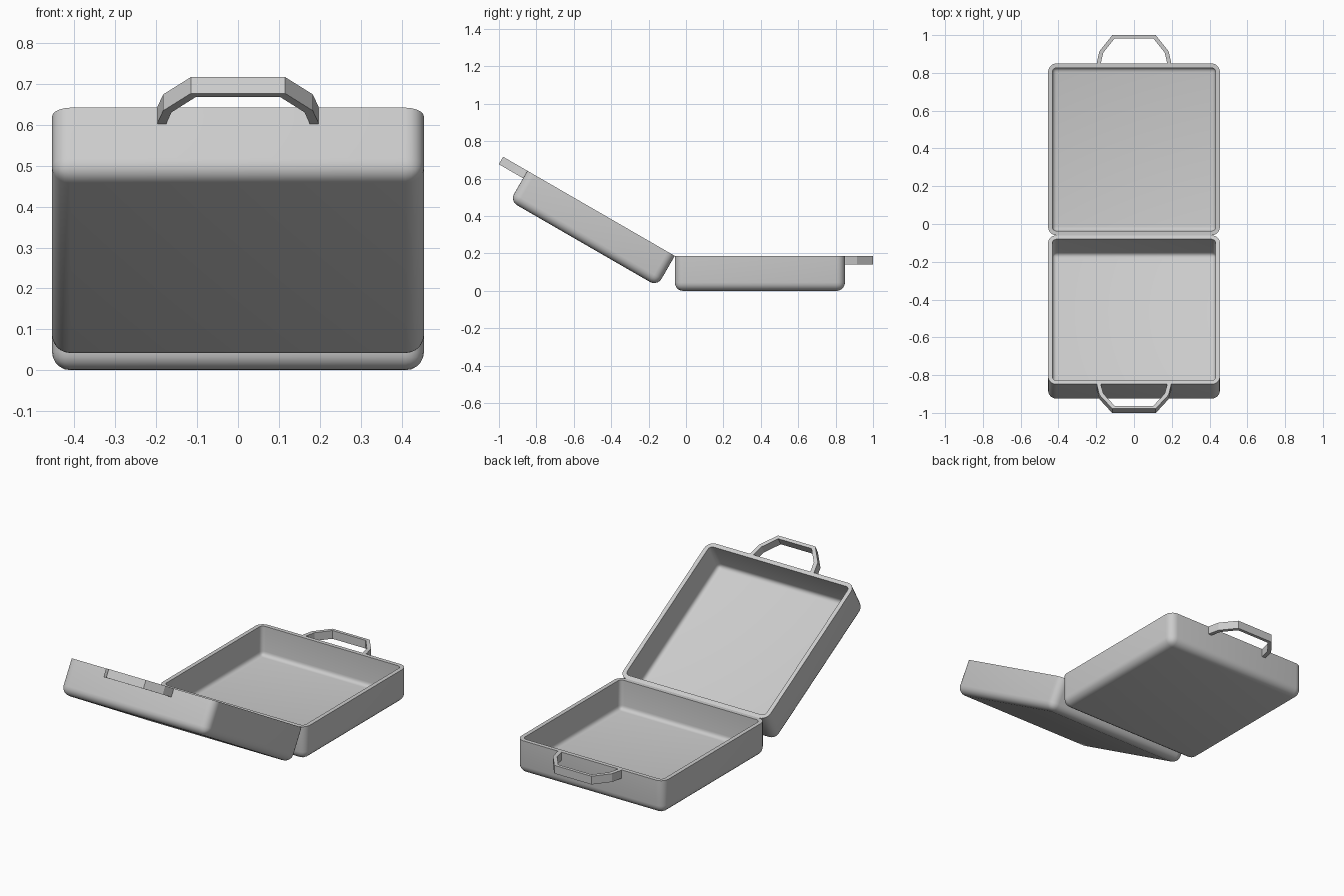
import bpy, bmesh
from math import radians
from mathutils import Matrix, Vector

if "Cube" in bpy.data.objects:
    bpy.data.objects.remove(bpy.data.objects["Cube"])

WIDTH, LENGTH, DEPTH = 0.91, 0.91, 0.187   # outer size of one shell
RADIUS, WALL = 0.045, 0.023
HINGE = Vector((0, -0.06, DEPTH))


def add_object(name, bm, matrix, smooth):
    bmesh.ops.recalc_face_normals(bm, faces=bm.faces[:]) if not smooth else None
    mesh = bpy.data.meshes.new(name)
    bm.to_mesh(mesh)
    bm.free()
    ob = bpy.data.objects.new(name, mesh)
    bpy.context.collection.objects.link(ob)
    ob.matrix_world = matrix
    if smooth:
        solid = ob.modifiers.new("wall", 'SOLIDIFY')
        solid.thickness = WALL
        solid.offset = -1
        solid.use_even_offset = True
        bpy.ops.object.select_all(action='DESELECT')
        bpy.context.view_layer.objects.active = ob
        ob.select_set(True)
        bpy.ops.object.modifier_apply(modifier=solid.name)
        bpy.ops.object.shade_smooth_by_angle(angle=radians(35))
    return ob


# open shell with rounded corners; the hinge line is the local x axis
def shell(name, matrix):
    bm = bmesh.new()
    place = Matrix.Translation((0, LENGTH / 2, -DEPTH / 2)) @ Matrix.Diagonal((WIDTH, LENGTH, DEPTH, 1))
    bmesh.ops.create_cube(bm, size=1, matrix=place)
    edges = [e for e in bm.edges if min(v.co.z for v in e.verts) < -0.01]
    bmesh.ops.bevel(bm, geom=edges, offset=RADIUS, offset_type='OFFSET',
                    segments=5, profile=0.5, affect='EDGES')
    top = [f for f in bm.faces if all(v.co.z > -1e-4 for v in f.verts)]
    bmesh.ops.delete(bm, geom=top, context='FACES')
    return add_object(name, bm, matrix, True)


# faceted strap handle: matching outer and inner outlines, extruded downwards
def handle(name, matrix):
    outer = [(0.197, 0.90), (0.197, 0.915), (0.183, 0.975), (0.115, 1.06)]
    inner = [(0.175, 0.90), (0.175, 0.915), (0.162, 0.968), (0.103, 1.042)]

    def full(half):
        return half + [(-x, y) for x, y in reversed(half)]

    bm = bmesh.new()
    rings = []
    for (ox, oy), (ix, iy) in zip(full(outer), full(inner)):
        rings.append([bm.verts.new(p) for p in
                      ((ox, oy, 0), (ox, oy, -0.046), (ix, iy, -0.046), (ix, iy, 0))])
    for a, b in zip(rings, rings[1:]):
        for i in range(4):
            j = (i + 1) % 4
            bm.faces.new((a[i], a[j], b[j], b[i]))
    bm.faces.new(rings[0])
    bm.faces.new(rings[-1])
    return add_object(name, bm, matrix, False)


# base lies flat; lid is the same half turned round and swung open
base = Matrix.Translation(HINGE)
lid = base @ Matrix.Rotation(radians(-30), 4, 'X') @ Matrix.Rotation(radians(180), 4, 'Z')
for part, matrix in (("base", base), ("lid", lid)):
    shell(part + "_shell", matrix)
    handle(part + "_handle", matrix)
